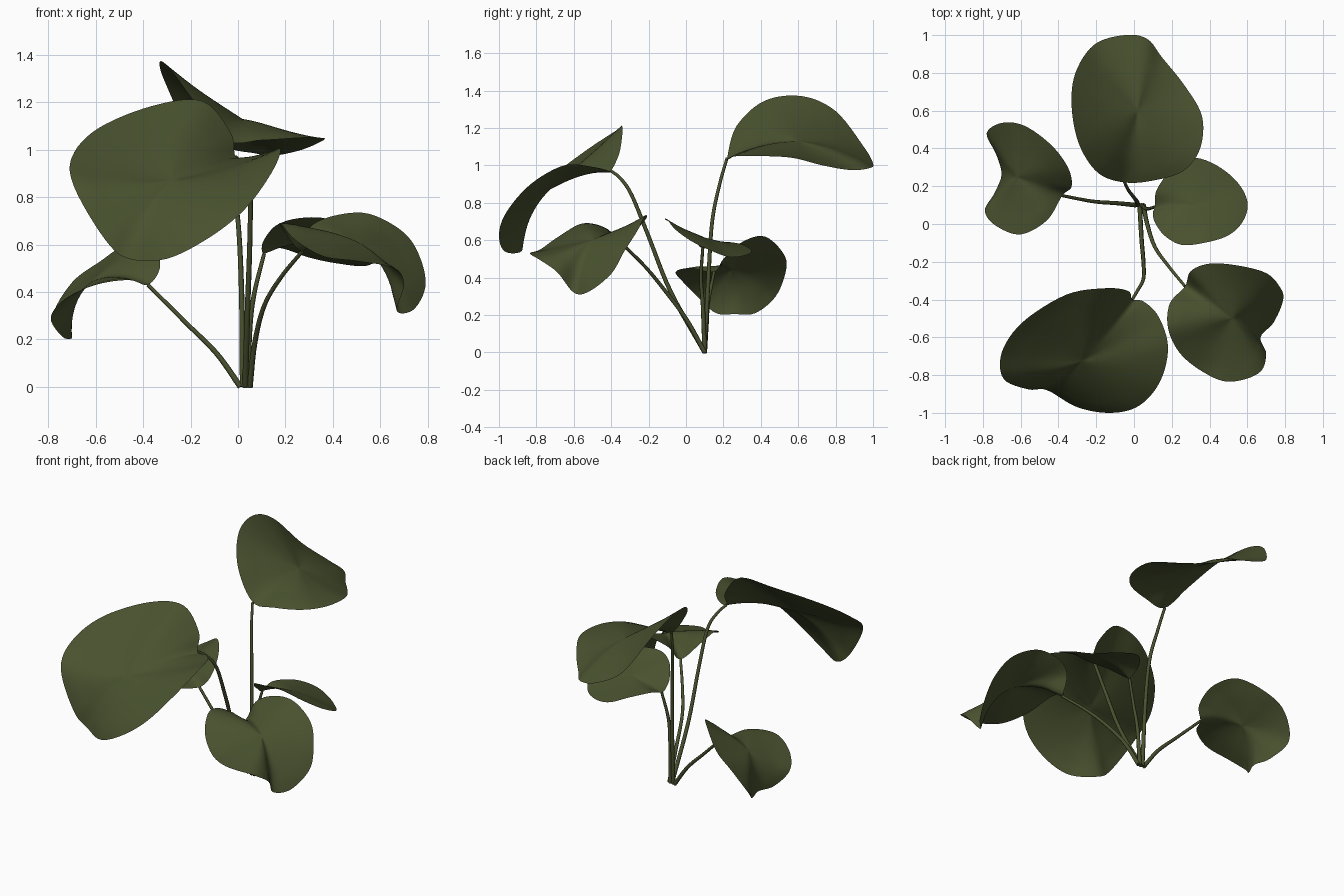
import bpy
import bmesh
from mathutils import Vector

RINGS = 12          # rings from leaf centre to rim
STEPS = 6           # rim subdivisions between outline points
SIDES = 8           # sides of each stem

cube = bpy.data.objects.get("Cube")
if cube:
    bpy.data.objects.remove(cube, do_unlink=True)


def make_material(name, colour):
    mat = bpy.data.materials.new(name)
    mat.use_nodes = True
    mat.diffuse_color = colour
    bsdf = mat.node_tree.nodes["Principled BSDF"]
    bsdf.inputs["Base Color"].default_value = colour
    bsdf.inputs["Roughness"].default_value = 0.8
    return mat


leaf_green = make_material("leaf green", (0.066, 0.083, 0.028, 1))


def spline(a, b, c, d, t):
    """Smooth curve between b and c, with a and d as neighbours."""
    return 0.5 * (2 * b + (c - a) * t + (2 * a - 5 * b + 4 * c - d) * t ** 2
                  + (3 * b - a - 3 * c + d) * t ** 3)


def finish(name, bm):
    mesh = bpy.data.meshes.new(name)
    bm.to_mesh(mesh)
    bm.free()
    mesh.materials.append(leaf_green)
    for poly in mesh.polygons:
        poly.use_smooth = True
    obj = bpy.data.objects.new(name, mesh)
    bpy.context.collection.objects.link(obj)


def make_leaf(name, centre, outline):
    """Curved blade: opposite rim points are joined by arcs through the centre."""
    centre = Vector(centre)
    pts = [Vector(p) for p in outline]
    n = len(pts)
    rim = [spline(pts[i - 1], pts[i], pts[(i + 1) % n], pts[(i + 2) % n], s / STEPS)
           for i in range(n) for s in range(STEPS)]
    count = len(rim)
    bm = bmesh.new()
    hub = bm.verts.new(centre)
    rings = []
    for k in range(1, RINGS + 1):
        r = k / RINGS
        ring = []
        for i, p in enumerate(rim):
            q = rim[(i + count // 2) % count]
            ring.append(bm.verts.new(centre + r * (p - q) / 2
                                     + r * r * ((p + q) / 2 - centre)))
        rings.append(ring)
    for i in range(count):
        j = (i + 1) % count
        bm.faces.new((hub, rings[0][i], rings[0][j]))
        for inner, outer in zip(rings, rings[1:]):
            bm.faces.new((inner[i], outer[i], outer[j], inner[j]))
    # Soften the creases that meet at the centre
    inside = [hub] + [v for ring in rings[:-3] for v in ring]
    for _ in range(20):
        bmesh.ops.smooth_vert(bm, verts=inside, factor=0.5,
                              use_axis_x=True, use_axis_y=True, use_axis_z=True)
    # Blade faces upward
    bm.normal_update()
    if sum(f.normal.z * f.calc_area() for f in bm.faces) < 0:
        bmesh.ops.reverse_faces(bm, faces=bm.faces[:])
    finish(name, bm)


def make_stem(name, path, thick=0.0125, thin=0.008):
    """Tapered tube along a smooth path."""
    pts = [Vector(p) for p in path]
    pts = [2 * pts[0] - pts[1]] + pts + [2 * pts[-1] - pts[-2]]
    line = [spline(*pts[i:i + 4], s / STEPS)
            for i in range(len(pts) - 3) for s in range(STEPS)] + [pts[-2]]
    curve = bpy.data.curves.new(name, "CURVE")
    curve.dimensions = "3D"
    curve.bevel_depth = 1.0
    curve.bevel_resolution = SIDES // 4
    curve.use_fill_caps = True
    poly = curve.splines.new("POLY")
    poly.points.add(len(line) - 1)
    for i, (point, co) in enumerate(zip(poly.points, line)):
        point.co = (co.x, co.y, max(co.z, 0), 1)
        point.radius = thick + (thin - thick) * i / (len(line) - 1)
    poly.use_smooth = True
    curve.materials.append(leaf_green)
    obj = bpy.data.objects.new(name, curve)
    bpy.context.collection.objects.link(obj)


# Tall back leaf, raised along its right edge
make_leaf("back_leaf", (0.02, 0.6, 1.13), [
    (-.05, .22, 1.04), (-.19, .27, 1.21), (-.29, .42, 1.345), (-.33, .62, 1.37),
    (-.31, .8, 1.29), (-.21, .95, 1.1), (-.05, 1, 1.01), (.07, .98, .985),
    (.15, .88, .975), (.27, .73, 1), (.36, .57, 1.04), (.35, .4, 1.05),
    (.26, .28, 1.05), (.1, .23, 1.04)])
make_stem("back_stem", [(.02, .1, 0), (.015, .12, .4), (0, .14, .7),
                        (-.03, .18, .9), (-.05, .22, 1.04)])

# Largest leaf, drooping to the front
make_leaf("front_leaf", (-.28, -.73, .87), [
    (-.01, -.4, .97), (-.03, -.355, 1.07), (-.15, -.34, 1.205), (-.36, -.375, 1.185),
    (-.59, -.52, 1.09), (-.7, -.68, .97), (-.69, -.82, .84), (-.56, -.875, .62),
    (-.46, -.88, .54), (-.3, -.97, .54), (-.12, -1, .63), (.03, -.96, .75),
    (.14, -.83, .9), (.18, -.65, 1), (.13, -.49, .99), (.05, -.41, .97)])
make_stem("front_stem", [(.03, .1, 0), (.04, -.08, .32), (.05, -.2, .62),
                         (.05, -.29, .84), (.02, -.35, .93), (-.01, -.4, .97)])

# Low leaf on the right with a curled tip
make_leaf("right_leaf", (-.62, .25, .445), [
    (-.38, .15, .43), (-.33, .2, .5), (-.35, .3, .59), (-.44, .42, .62),
    (-.58, .52, .53), (-.7, .535, .44), (-.78, .48, .3), (-.73, .37, .21),
    (-.7, .26, .205), (-.74, .16, .21), (-.79, .07, .29), (-.73, -.01, .37),
    (-.6, -.055, .43), (-.46, .02, .45)])
make_stem("right_stem", [(.01, .1, 0), (-.09, .11, .14), (-.22, .12, .27),
                         (-.38, .15, .43)])

# Small leaf on the left, raised at its front edge
make_leaf("left_leaf", (.33, .1, .615), [
    (.11, .09, .56), (.12, .18, .59), (.2, .29, .58), (.3, .35, .545),
    (.42, .32, .52), (.54, .23, .51), (.6, .12, .55), (.58, .02, .6),
    (.5, -.06, .66), (.37, -.1, .71), (.25, -.11, .71), (.16, -.06, .68),
    (.11, .01, .62), (.1, .06, .58)])
make_stem("left_stem", [(.04, .1, 0), (.05, .09, .25), (.07, .08, .4),
                        (.11, .09, .56)])

# Leaf at the front left, folding down at the outer side
make_leaf("front_left_leaf", (.52, -.5, .605), [
    (.27, -.33, .57), (.3, -.25, .67), (.4, -.21, .72), (.55, -.22, .73),
    (.7, -.26, .65), (.77, -.33, .54), (.79, -.4, .42), (.74, -.52, .325),
    (.67, -.6, .32), (.7, -.69, .43), (.66, -.79, .5), (.5, -.835, .53),
    (.36, -.78, .55), (.24, -.68, .62), (.18, -.55, .69), (.19, -.42, .66)])
make_stem("front_left_stem", [(.05, .1, 0), (.07, 0, .18), (.11, -.12, .34),
                              (.18, -.22, .46), (.27, -.33, .57)])
